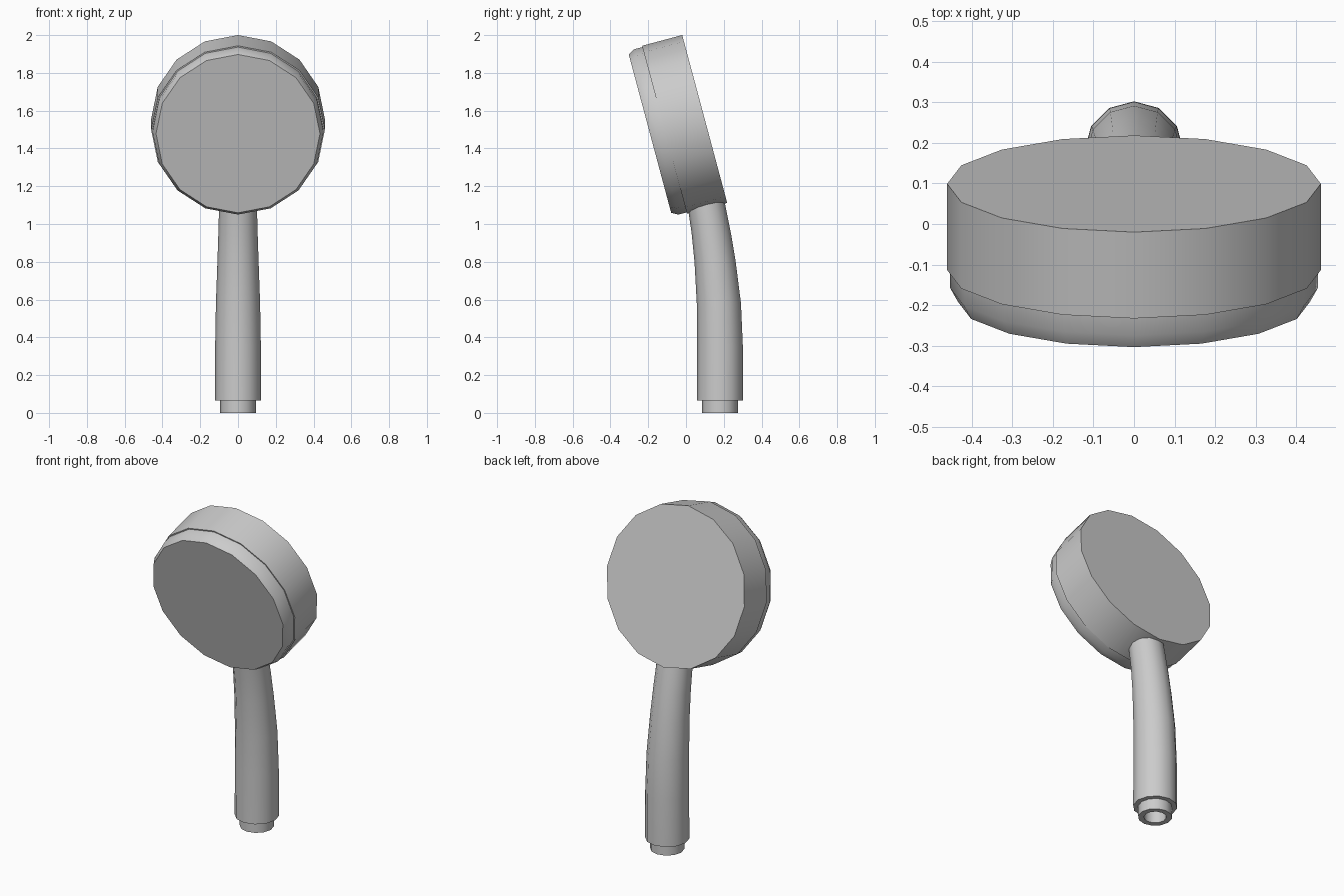
import bpy, bmesh, math
from mathutils import Matrix, Vector

if "Cube" in bpy.data.objects:
    bpy.data.objects.remove(bpy.data.objects["Cube"])


def loft(name, sections, sides, matrix=Matrix(), cap_start=True):
    """Skin a stack of rings given as (height, y offset, radius)."""
    bm = bmesh.new()
    rings = []
    for h, y0, r in sections:
        ring = []
        for i in range(sides):
            a = math.tau * i / sides
            ring.append(bm.verts.new(matrix @ Vector((r * math.sin(a), y0 + r * math.cos(a), h))))
        rings.append(ring)
    for lower, upper in zip(rings, rings[1:]):
        for i in range(sides):
            j = (i + 1) % sides
            bm.faces.new((lower[i], lower[j], upper[j], upper[i]))
    if cap_start:
        bm.faces.new(rings[0])
    bm.faces.new(rings[-1])
    bmesh.ops.recalc_face_normals(bm, faces=bm.faces)
    mesh = bpy.data.meshes.new(name)
    bm.to_mesh(mesh)
    bm.free()
    ob = bpy.data.objects.new(name, mesh)
    bpy.context.collection.objects.link(ob)
    bpy.ops.object.select_all(action='DESELECT')
    ob.select_set(True)
    bpy.context.view_layer.objects.active = ob
    bpy.ops.object.shade_smooth_by_angle(angle=math.radians(35))
    return ob


# Tilted shower head: local z runs from the back disc to the spray face
tilt = Matrix.Translation((0, 0.099, 1.556)) @ Matrix.Rotation(math.radians(105), 4, 'X')
loft("head_housing", [(0, 0, 0.46), (0.22, 0, 0.46)], 16, tilt)

# Slightly inset spray plate with a chamfered rim
loft("spray_plate", [(0.20, 0, 0.453), (0.265, 0, 0.453), (0.30, 0, 0.434)], 16, tilt)

# Handle: straight grip that bends forward and tapers into the head
loft("handle", [(0.065, 0.18, 0.122), (0.35, 0.18, 0.121), (0.58, 0.174, 0.117),
                (0.80, 0.154, 0.109), (0.95, 0.134, 0.104), (1.10, 0.108, 0.100),
                (1.20, 0.088, 0.097)], 12)

# Hollow hose connector: bore floor, bore wall, bottom lip, outer wall
loft("hose_connector", [(0.15, 0.18, 0.062), (0, 0.18, 0.062),
                        (0, 0.18, 0.094), (0.07, 0.18, 0.094)], 12)

# Open the handle base so the bore is visible
handle = bpy.data.objects["handle"]
bm = bmesh.new()
bm.from_mesh(handle.data)
base = min(bm.faces, key=lambda f: f.calc_center_median().z)
bmesh.ops.inset_region(bm, faces=[base], thickness=0.05)
bmesh.ops.delete(bm, geom=[base], context='FACES')
bm.to_mesh(handle.data)
bm.free()

# Remove the hidden connector top that would block the bore
connector = bpy.data.objects["hose_connector"]
bm = bmesh.new()
bm.from_mesh(connector.data)
lid = [f for f in bm.faces if len(f.verts) == 12 and abs(f.calc_center_median().z - 0.07) < 0.01]
bmesh.ops.delete(bm, geom=lid, context='FACES')
bmesh.ops.recalc_face_normals(bm, faces=bm.faces)
bm.to_mesh(connector.data)
bm.free()
